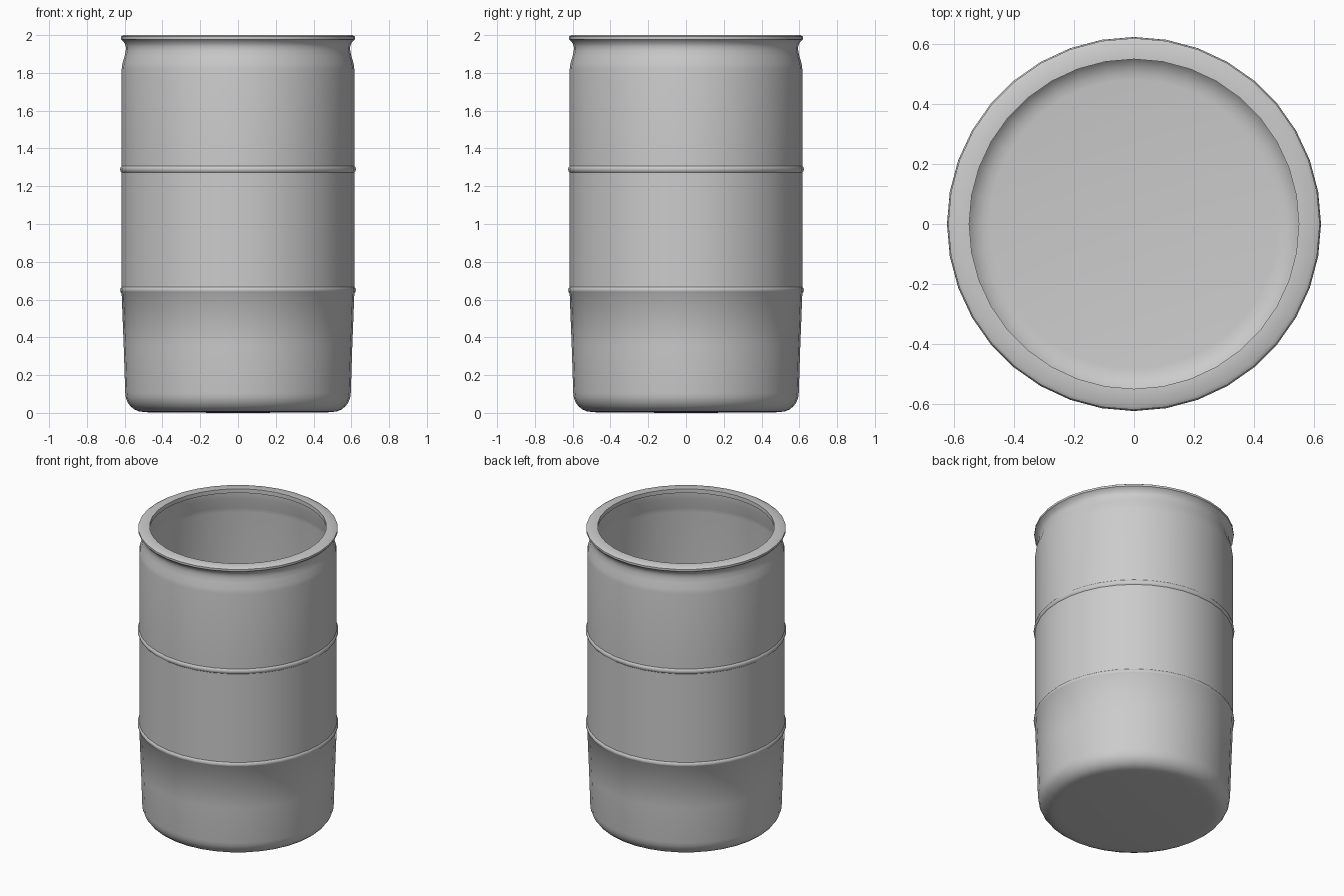
import bpy, bmesh, math

if "Cube" in bpy.data.objects:
    bpy.data.objects.remove(bpy.data.objects["Cube"])

SEGMENTS = 36
WALL = 0.018


def lathe(name, profile):
    """Revolve an (r, z) profile about z; r = 0 ends close at a pole."""
    bm = bmesh.new()
    verts = [bm.verts.new((r, 0, z)) for r, z in profile]
    edges = [bm.edges.new(pair) for pair in zip(verts, verts[1:])]
    bmesh.ops.spin(bm, geom=verts + edges, cent=(0, 0, 0), axis=(0, 0, 1),
                   angle=2 * math.pi, steps=SEGMENTS)
    bmesh.ops.remove_doubles(bm, verts=bm.verts[:], dist=1e-5)
    bmesh.ops.recalc_face_normals(bm, faces=bm.faces[:])
    mesh = bpy.data.meshes.new(name)
    bm.to_mesh(mesh)
    bm.free()
    obj = bpy.data.objects.new(name, mesh)
    bpy.context.collection.objects.link(obj)
    bpy.context.view_layer.objects.active = obj
    obj.select_set(True)
    bpy.ops.object.shade_smooth_by_angle(angle=math.radians(40))
    obj.select_set(False)
    return obj


def rib(z, r=0.616):
    """Half-round hoop bulging from the wall."""
    return [(r, z - 0.017), (r + 0.006, z - 0.010), (r + 0.008, z),
            (r + 0.006, z + 0.010), (r, z + 0.017)]


# Rounded base corner
corner = [(0.50 + 0.097 * math.sin(a), 0.105 - 0.10 * math.cos(a))
          for a in [math.radians(15 * i) for i in range(7)]]

# Outer wall: flat bottom, tapered foot, two hoops, pinched neck, rim
outer = [(0, 0.0), (0.46, 0.002)] + corner
outer += [(0.605, 0.35)] + rib(0.65) + rib(1.29)
outer += [(0.616, 1.82), (0.612, 1.85), (0.600, 1.89), (0.594, 1.92),
          (0.594, 1.94), (0.599, 1.955), (0.612, 1.972),
          (0.620, 1.978), (0.620, 1.992), (0.607, 2.0)]

# Inner lip and interior wall down to the floor
inner = [(0.55, 2.0), (0.55, 1.972), (0.573, 1.965), (0.575, 1.92),
         (0.594, 1.85), (0.616 - WALL, 1.82), (0.616 - WALL, 0.65),
         (0.605 - WALL, 0.35)]
inner += [(r - WALL, z + WALL) for r, z in reversed(corner)]
inner += [(0, WALL)]

lathe("barrel", outer + inner)
